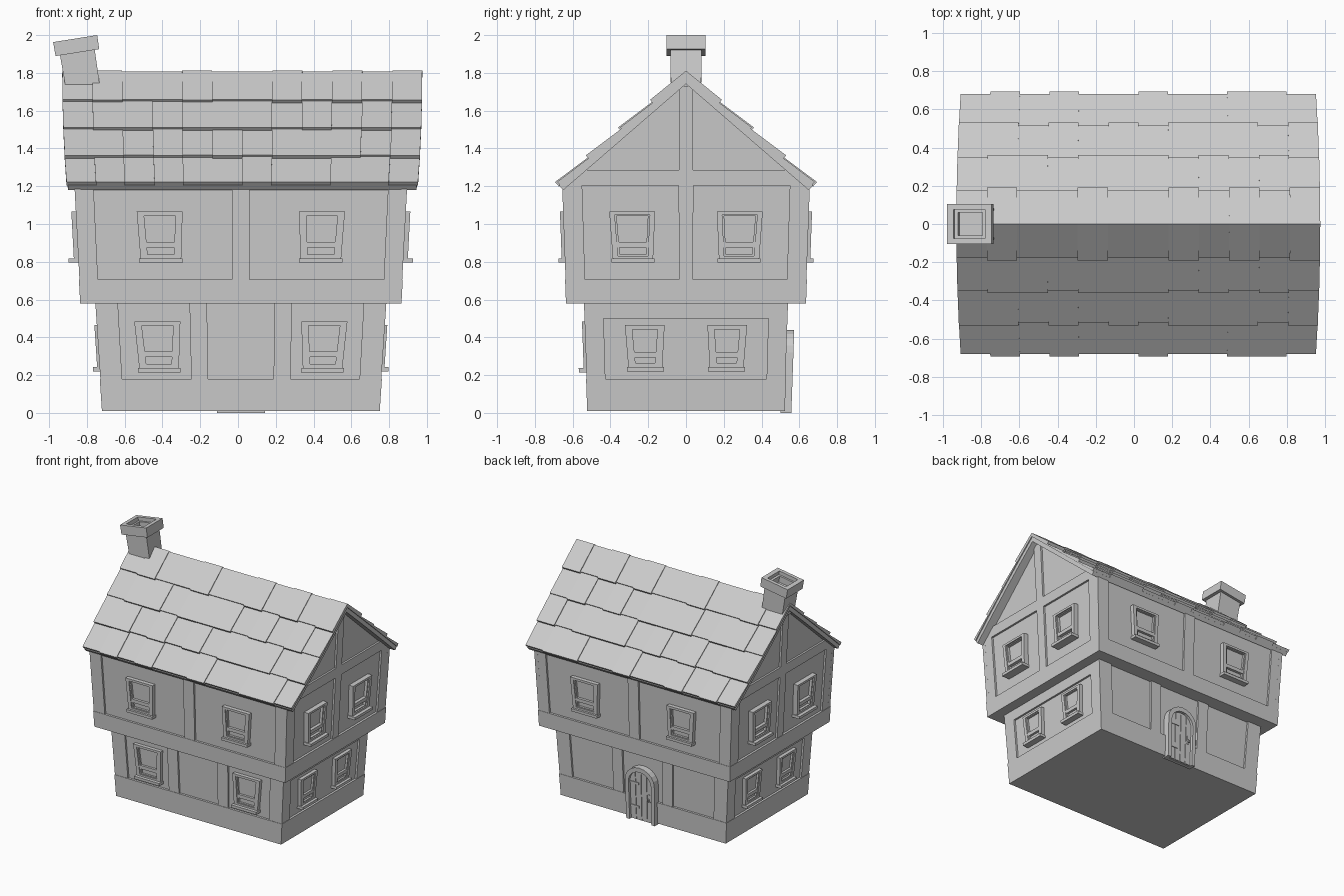
import bpy, bmesh
from math import sqrt, pi, sin, cos, radians
from mathutils import Matrix, Vector

if "Cube" in bpy.data.objects:
    bpy.data.objects.remove(bpy.data.objects["Cube"])

CX = 0.015                      # centre of the house body in x


class Part:
    """Collects solids in one bmesh, then becomes a named object."""
    def __init__(self, name):
        self.name, self.bm = name, bmesh.new()

    def loft(self, loops, closed=False):
        vs = [[self.bm.verts.new(p) for p in lp] for lp in loops]
        n = len(vs[0])
        pairs = list(zip(vs, vs[1:])) + ([(vs[-1], vs[0])] if closed else [])
        for a, b in pairs:
            for i in range(n):
                self.bm.faces.new((a[i], a[(i + 1) % n], b[(i + 1) % n], b[i]))
        if not closed:
            self.bm.faces.new(vs[0])
            self.bm.faces.new(vs[-1])

    def hull(self, pts):
        vs = [self.bm.verts.new(p) for p in pts]
        bmesh.ops.convex_hull(self.bm, input=vs)
        bmesh.ops.dissolve_limit(self.bm, angle_limit=0.01, verts=self.bm.verts[:], edges=self.bm.edges[:])

    def done(self):
        bmesh.ops.recalc_face_normals(self.bm, faces=self.bm.faces[:])
        me = bpy.data.meshes.new(self.name)
        self.bm.to_mesh(me)
        self.bm.free()
        ob = bpy.data.objects.new(self.name, me)
        bpy.context.collection.objects.link(ob)
        return ob


class Storey:
    """Flaring storey; maps (u along wall, height z, depth d) to space."""
    def __init__(self, z0, z1, hx, hy):
        self.z0, self.z1, self.hx, self.hy = z0, z1, hx, hy

    def half(self, h, z):
        return h[0] + (h[1] - h[0]) * (z - self.z0) / (self.z1 - self.z0)

    def at(self, side, u, z, d):
        hx, hy = self.half(self.hx, z), self.half(self.hy, z)
        if side in ('front', 'back'):
            s = -1 if side == 'front' else 1
            return (CX + u * hx * 2 / sum(self.hx), s * (hy + d), z)
        s = -1 if side == 'left' else 1
        return (CX + s * (hx + d), u * hy * 2 / sum(self.hy), z)

    def prism(self, part, side, poly, d0, d1):
        part.loft([[self.at(side, u, z, d) for u, z in poly] for d in (d0, d1)])

    def rect(self, part, side, u0, u1, z0, z1, d0, d1):
        self.prism(part, side, [(u0, z0), (u1, z0), (u1, z1), (u0, z1)], d0, d1)

    def ring(self, part, side, outer, inner, d0, d1, closed=True):
        f = lambda p, d: self.at(side, p[0], p[1], d)
        part.loft([[f(o, d0), f(o, d1), f(i, d1), f(i, d0)] for o, i in zip(outer, inner)], closed)

    def box(self, z0, z1, d):
        return [(CX + a * (self.half(self.hx, z) + d), b * (self.half(self.hy, z) + d), z)
                for z in (z0, z1) for a in (-1, 1) for b in (-1, 1)]


low = Storey(0.01, 0.58, (0.7325, 0.77), (0.52, 0.54))
up = Storey(0.58, 1.19, (0.8475, 0.88), (0.6325, 0.655))
LONG, ENDS = ('front', 'back'), ('left', 'right')

# plaster walls, upper one with gables
p = Part("lower_walls"); p.hull(low.box(0.01, 0.59, -0.015)); p.done()
p = Part("upper_walls_and_gables")
p.hull(up.box(0.59, 1.19, -0.015) + [up.at(s, 0, 1.76, -0.015) for s in ENDS])
p.done()

# plinth and jetty beam
p = Part("plinth"); p.hull(low.box(0.01, 0.18, 0.003)); p.done()
p = Part("jetty_beam"); p.hull(up.box(0.58, 0.705, 0.003)); p.done()

# timber framing
p = Part("timber_frame")
for s in LONG:
    for k in (-1, 1):
        low.rect(p, s, k * 0.635, k * 0.751, 0.17, 0.58, -0.03, 0)
        low.rect(p, s, k * 0.175, k * 0.265, 0.17, 0.58, -0.03, 0)
        up.rect(p, s, k * 0.765, k * 0.864, 0.7, 1.19, -0.03, 0)
    up.rect(p, s, -0.046, 0.046, 0.7, 1.19, -0.03, 0)
for s in ENDS:
    for k in (-1, 1):
        low.rect(p, s, k * 0.43, k * 0.53, 0.17, 0.58, -0.03, 0)
        up.rect(p, s, k * 0.54, k * 0.644, 0.7, 1.205, -0.03, 0)
    low.rect(p, s, -0.43, 0.43, 0.5, 0.58, -0.03, 0)
    up.prism(p, s, [(-0.62, 1.205), (0.62, 1.205), (0.53, 1.285), (-0.53, 1.285)], -0.03, 0)
    up.rect(p, s, -0.038, 0.038, 0.7, 1.205, -0.03, 0)
    up.rect(p, s, -0.036, 0.036, 1.285, 1.73, -0.03, 0)
p.done()


# windows: frame, sash, glazing bar, pane and sill
def window(part, st, side, c, z0, z1, hb, ht, d, sill):
    def trap(m, bottom=0.0):
        return [(c - hb + m, z0 + m * 0.6 + bottom), (c + hb - m, z0 + m * 0.6 + bottom),
                (c + ht - m, z1 - m * 0.6), (c - ht + m, z1 - m * 0.6)]
    st.ring(part, side, trap(0), trap(0.028), -0.02, d)
    st.ring(part, side, trap(0.026), trap(0.038), -0.02, d * 0.55)
    st.prism(part, side, trap(0.03), -0.03, -0.008)
    zb = z0 + (z1 - z0) * 0.3
    st.rect(part, side, c - hb + 0.022, c + hb - 0.022, zb - 0.014, zb + 0.014, -0.02, d * 0.75)
    st.rect(part, side, c - hb - 0.008, c + hb + 0.008, z0 - 0.02, z0 + 0.002, -0.02, sill)


p = Part("windows")
for k in (-1, 1):
    for s in LONG:
        window(p, up, s, k * 0.425, 0.815, 1.065, 0.108, 0.12, 0.017, 0.034)
    window(p, low, 'front', k * 0.435, 0.235, 0.485, 0.105, 0.12, 0.014, 0.04)
    for s in ENDS:
        window(p, up, s, k * 0.282, 0.815, 1.065, 0.107, 0.12, 0.024, 0.052)
        window(p, low, s, k * 0.216, 0.24, 0.465, 0.09, 0.104, 0.013, 0.035)
p.done()


# arched back door
def arch(w, spring, rise, n=10):
    return [(w, 0)] + [(w * cos(pi * i / n), spring + rise * sin(pi * i / n))
                       for i in range(n + 1)] + [(-w, 0)]


p = Part("door_frame")
low.ring(p, 'back', arch(0.13, 0.32, 0.12), arch(0.1, 0.31, 0.095), -0.02, 0.038, False)
p.done()
p = Part("door_planks")
low.prism(p, 'back', arch(0.105, 0.31, 0.098), -0.02, 0.008)
top = lambda u: 0.31 + 0.093 * sqrt(max(0, 1 - (u / 0.102) ** 2))
for i in range(4):
    a, b = -0.1 + 0.05 * i + 0.002, -0.05 + 0.05 * i - 0.002
    us = [b, (a + b) / 2, a]
    low.prism(p, 'back', [(a, 0.004), (b, 0.004)] + [(u, top(u)) for u in us], 0, 0.018)
p.done()
p = Part("door_hinges_and_handle")
for z in (0.1, 0.29):
    low.rect(p, 'back', 0.02, 0.098, z, z + 0.018, 0.01, 0.023)
low.rect(p, 'back', -0.078, -0.062, 0.17, 0.235, 0.01, 0.023)
low.rect(p, 'back', -0.076, -0.064, 0.18, 0.2, 0.02, 0.036)
p.done()


# roof: slope profile and curved ends
def roof_pt(s, u, y, off):
    if y == 0:
        y = -0.654 * off                       # mitre at the ridge
    ext = 0.953 - 0.024 * (y / 0.69) ** 2
    return (0.0225 + u * ext, s * (y + 0.654 * off), 1.785 - 0.865 * y + 0.756 * off)


p = Part("roof_deck")
ys = [0, 0.17, 0.34, 0.505, 0.672]
for s in (-1, 1):
    p.loft([[roof_pt(s, u, y, o) for u, o in ((-0.992, -0.033), (0.992, -0.033), (0.992, -0.001), (-0.992, -0.001))]
            for y in ys])
p.done()

# shingles: four rows, '1' marks a raised, longer shingle
p = Part("roof_shingles")
rows = ["010010010101", "011011101010", "110101011101", "010100100110"]
ends = [0, 0.165, 0.335, 0.505, 0.668]
for s in (-1, 1):
    for r, row in enumerate(rows):
        for c, ch in enumerate(row):
            lift = int(ch)
            u0, u1 = c / 6 - 1, (c + 1) / 6 - 1
            ya = max(0, ends[r] - 0.02)
            yb = ends[r + 1] + 0.007 * lift
            ta = 0.016 + 0.004 * lift if r == 0 else 0.005 + 0.005 * lift
            tb = 0.021 + 0.007 * lift
            p.loft([[roof_pt(s, u0, y, -0.003), roof_pt(s, u1, y, -0.003),
                     roof_pt(s, u1, y, t), roof_pt(s, u0, y, t)]
                    for y, t in ((ya, ta), (yb, tb))])
p.done()

# leaning chimney with a hollow cap
p = Part("chimney")
prof = [(0.09, 0.08, -0.27), (0.093, 0.083, -0.075), (0.117, 0.104, -0.075), (0.118, 0.104, 0),
        (0.083, 0.075, 0), (0.083, 0.075, -0.03), (0.065, 0.06, -0.03), (0.065, 0.06, -0.08)]
m = Matrix.Translation((-0.862, 0, 1.9815)) @ Matrix.Rotation(radians(-9), 4, 'Y')
p.loft([[m @ Vector((a * x, b * y, z)) for a, b in ((-1, -1), (1, -1), (1, 1), (-1, 1))]
        for x, y, z in prof])
p.done()
